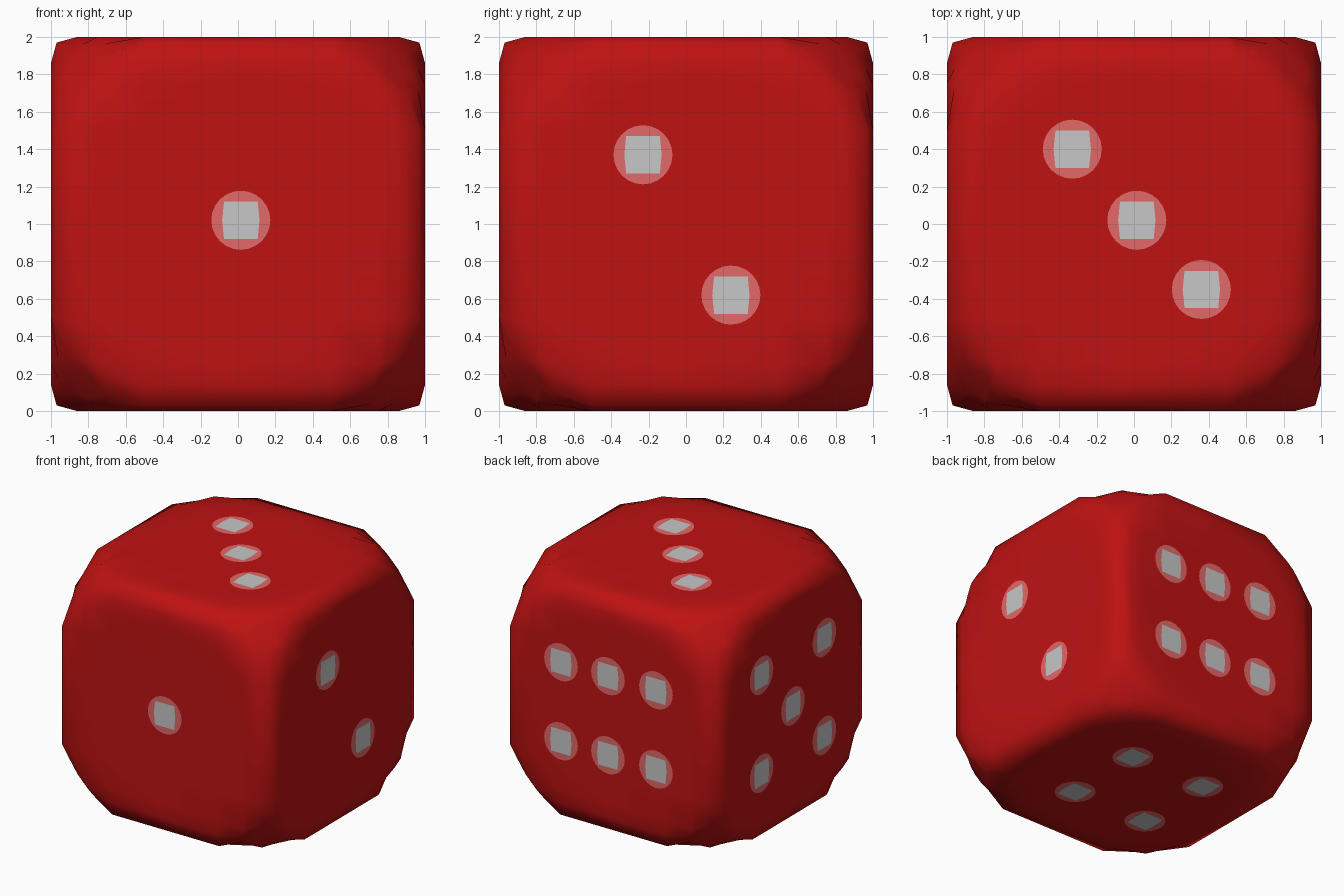
import bpy, bmesh, math
from mathutils import Vector

if "Cube" in bpy.data.objects:
    bpy.data.objects.remove(bpy.data.objects["Cube"])


def material(name, rgb):
    m = bpy.data.materials.new(name)
    m.diffuse_color = (*rgb, 1)
    m.use_nodes = True
    m.node_tree.nodes["Principled BSDF"].inputs["Base Color"].default_value = m.diffuse_color
    return m


def add_object(name, bm, mat, smooth=False):
    mesh = bpy.data.meshes.new(name)
    for f in bm.faces:
        f.smooth = smooth
    bm.to_mesh(mesh)
    bm.free()
    mesh.materials.append(mat)
    ob = bpy.data.objects.new(name, mesh)
    ob.location.z = 1
    bpy.context.collection.objects.link(ob)
    return ob


red = material("deep red", (0.52, 0.006, 0.006))
pink = material("pale red", (0.76, 0.14, 0.14))
white = material("pip white", (0.58, 0.57, 0.57))

# Body: gridded cube, small edge rounding, corners pulled in to a sphere
STEPS = [0, 0.5, 0.75, 0.86, 1.0]
EDGE, RADIUS = 0.97, 1.46
bm = bmesh.new()
bmesh.ops.create_cube(bm, size=2)
bmesh.ops.subdivide_edges(bm, edges=bm.edges[:], cuts=7, use_grid_fill=True)
for v in bm.verts:
    p = Vector([math.copysign(STEPS[round(abs(c) * 4)], c) for c in v.co])
    outer = [i for i in range(3) if abs(p[i]) > 0.99]
    if len(outer) > 1:
        for i in outer:
            p[i] *= EDGE
    if p.length > RADIUS:
        p *= RADIUS / p.length
    v.co = p
bmesh.ops.recalc_face_normals(bm, faces=bm.faces[:])
add_object("die_body", bm, red, True)

# Pips: (axis, side, positions on the two other axes, relative to the centre)
FACES = {
    "front": (1, -1, [(0.015, 0.02)]),
    "right": (0, 1, [(-0.23, 0.37), (0.24, -0.38)]),
    "top": (2, 1, [(-0.33, 0.40), (0.015, 0.02), (0.36, -0.35)]),
    "bottom": (2, -1, [(x, y) for x in (-0.42, 0.28) for y in (-0.37, 0.32)]),
    "left": (0, -1, [(y, z) for y in (-0.42, 0.42) for z in (-0.43, 0.40)] + [(0, -0.02)]),
    "back": (1, 1, [(x, z) for x in (-0.42, 0.03, 0.47) for z in (-0.33, 0.34)]),
}

DISC = [(0.158 * math.cos(math.tau * i / 24), 0.158 * math.sin(math.tau * i / 24))
        for i in range(24)]
SQUARE = [(-0.09, -0.1), (0.09, -0.1), (0.1, 0), (0.09, 0.1), (-0.09, 0.1), (-0.1, 0)]


def plates(name, axis, side, spots, outline, lift, mat):
    bm = bmesh.new()
    for a, b in spots:
        verts = []
        for u, w in outline:
            co = [a + u, b + w]
            co.insert(axis, side * (1 + lift))
            verts.append(bm.verts.new(co))
        face = bm.faces.new(verts)
        face.normal_update()
        if face.normal[axis] * side < 0:
            face.normal_flip()
    add_object(name, bm, mat)


for label, (axis, side, spots) in FACES.items():
    plates(label + "_pip_rims", axis, side, spots, DISC, 0.002, pink)
    plates(label + "_pip_centres", axis, side, spots, SQUARE, 0.004, white)
